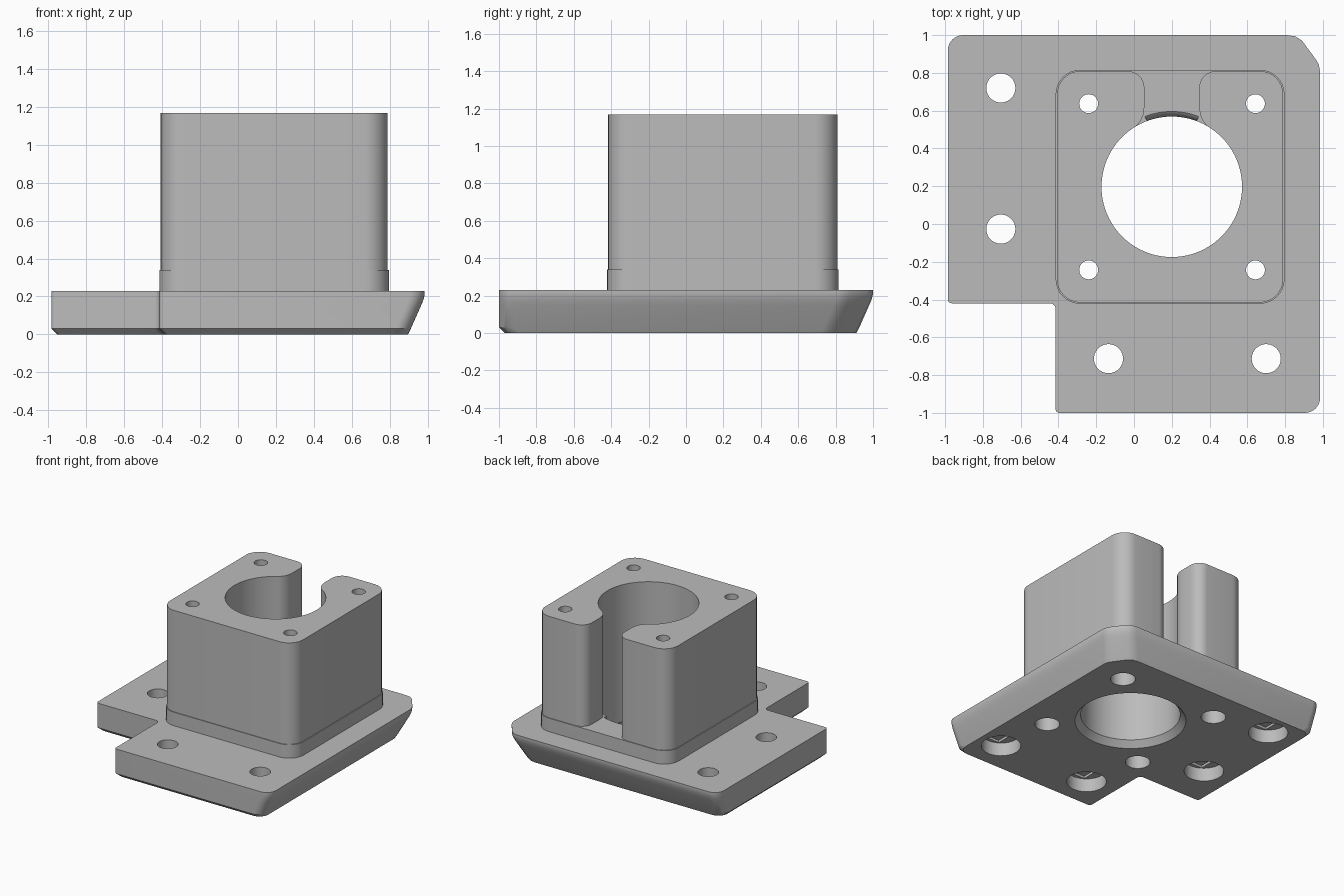
import bpy, bmesh, math

if "Cube" in bpy.data.objects:
    bpy.data.objects.remove(bpy.data.objects["Cube"])

grey = bpy.data.materials.new("plain_grey")
grey.diffuse_color = (0.5, 0.5, 0.5, 1)
grey.use_nodes = True
grey.node_tree.nodes["Principled BSDF"].inputs["Base Color"].default_value = grey.diffuse_color


def stack(name, loops):
    """Solid from matching outlines [(points, z), ...] stacked upwards."""
    bm = bmesh.new()
    rings = [[bm.verts.new((x, y, z)) for x, y in pts] for pts, z in loops]
    for a, b in zip(rings, rings[1:]):
        for i in range(len(a)):
            j = (i + 1) % len(a)
            bm.faces.new((a[i], a[j], b[j], b[i]))
    bm.faces.new(rings[0][::-1])
    bm.faces.new(rings[-1])
    bmesh.ops.recalc_face_normals(bm, faces=bm.faces)
    mesh = bpy.data.meshes.new(name)
    bm.to_mesh(mesh)
    bm.free()
    ob = bpy.data.objects.new(name, mesh)
    bpy.context.collection.objects.link(ob)
    mesh.materials.append(grey)
    return ob


def arc(cx, cy, r, a0, a1, n=8):
    return [(cx + r * math.cos(math.radians(a0 + (a1 - a0) * i / n)),
             cy + r * math.sin(math.radians(a0 + (a1 - a0) * i / n))) for i in range(n + 1)]


def circle(cx, cy, r, n=48):
    return arc(cx, cy, r, 0, 360, n)[:-1]


def rounded_rect(x0, x1, y0, y1, r):
    return (arc(x1 - r, y1 - r, r, 0, 90) + arc(x0 + r, y1 - r, r, 90, 180)
            + arc(x0 + r, y0 + r, r, 180, 270) + arc(x1 - r, y0 + r, r, 270, 360))


def combine(target, tool, operation):
    mod = target.modifiers.new(operation, 'BOOLEAN')
    mod.object, mod.operation, mod.solver = tool, operation, 'EXACT'
    bpy.context.view_layer.objects.active = target
    bpy.ops.object.modifier_apply(modifier=mod.name)
    bpy.data.objects.remove(tool)


def plate_outline(slope, edge):
    """Notched plate; slope insets the right and back, edge insets the rest."""
    xr, yb = 0.985 - slope, 1 - slope
    xl, yf = -0.985 + edge, -1 + edge
    nx, ny = -0.415 + edge, -0.42 + edge
    pts = arc(xr - 0.08, yf + 0.08, 0.08, 270, 360)
    pts += [(xr, yb - 0.19), (xr - 0.007, yb - 0.155), (xr - 0.025, yb - 0.125),
            (xr - 0.095, yb - 0.03), (xr - 0.13, yb - 0.007), (xr - 0.175, yb)]
    pts += arc(xl + 0.08, yb - 0.08, 0.08, 90, 180)
    pts += arc(xl + 0.02, ny + 0.02, 0.02, 180, 270, 4)
    pts += arc(nx - 0.03, ny - 0.03, 0.03, 90, 0, 4)
    pts += arc(nx + 0.02, yf + 0.02, 0.02, 180, 270, 4)
    return pts


# base plate with sloping right and back edges, small chamfer elsewhere
body = stack("mount_body", [(plate_outline(s, e), z) for s, e, z in [
    (0.088, 0.03, 0), (0.073, 0, 0.03), (0.022, 0, 0.145), (0.009, 0, 0.175),
    (0.002, 0, 0.2), (0, 0, 0.215), (0, 0, 0.23)]])

# tower foot and tower
foot = rounded_rect(-0.415, 0.797, -0.422, 0.816, 0.13)
tower = rounded_rect(-0.408, 0.79, -0.416, 0.81, 0.125)
combine(body, stack("tower_foot", [(foot, 0.1), (foot, 0.34)]), 'UNION')
combine(body, stack("tower", [(tower, 0.2), (tower, 1.167)]), 'UNION')

# slot in the back of the tower with flared ends
side = [(0.19, 0.515), (0.165, 0.545), (0.15, 0.58), (0.145, 0.62)]
side += arc(0.235, 0.72, 0.09, 180, 90) + [(0.235, 0.9)]
slot = [(0.2 + x, y) for x, y in side] + [(0.2 - x, y) for x, y in reversed(side)]
combine(body, stack("slot_cutter", [(slot, 0.34), (slot, 1.3)]), 'DIFFERENCE')

# main bore, flared at the bottom
combine(body, stack("bore_cutter", [(circle(0.2, 0.197, r, 96), z) for r, z in [
    (0.42, -0.01), (0.415, 0), (0.372, 0.05), (0.372, 1.3)]]), 'DIFFERENCE')

# rounded lip where the slot floor meets the bore
combine(body, stack("lip_cutter", [(arc(0.2, 0.197, r, 69, 111, 12) + [(0.2, 0.3)], z)
        for r, z in [(0.37, 0.29), (0.377, 0.315), (0.389, 0.333), (0.4, 0.341),
                     (0.401, 0.36)]]), 'DIFFERENCE')

# tower screw holes, wider at the bottom
for x in (-0.24, 0.643):
    for y in (-0.243, 0.637):
        combine(body, stack("screw_cutter", [(circle(x, y, r, 32), z) for r, z in [
            (0.093, -0.1), (0.093, 0.2), (0.05, 0.2005), (0.05, 1.3)]]), 'DIFFERENCE')

# counterbored plate holes with a stepped seat
for x, y in [(-0.705, 0.72), (-0.705, -0.027), (-0.135, -0.713), (0.7, -0.713)]:
    combine(body, stack("hole_cutter", [(circle(x, y, r, 40), z) for r, z in [
        (0.148, -0.1), (0.148, 0.11), (0.077, 0.1105), (0.077, 0.4)]]), 'DIFFERENCE')
    seat = [(x - 0.078, y - 0.12), (x + 0.078, y - 0.12), (x + 0.078, y + 0.12), (x - 0.078, y + 0.12)]
    combine(body, stack("seat_cutter", [(seat, 0.05), (seat, 0.13)]), 'DIFFERENCE')

bpy.ops.object.select_all(action='DESELECT')
body.select_set(True)
bpy.context.view_layer.objects.active = body
bpy.ops.object.shade_smooth_by_angle(angle=math.radians(25))
